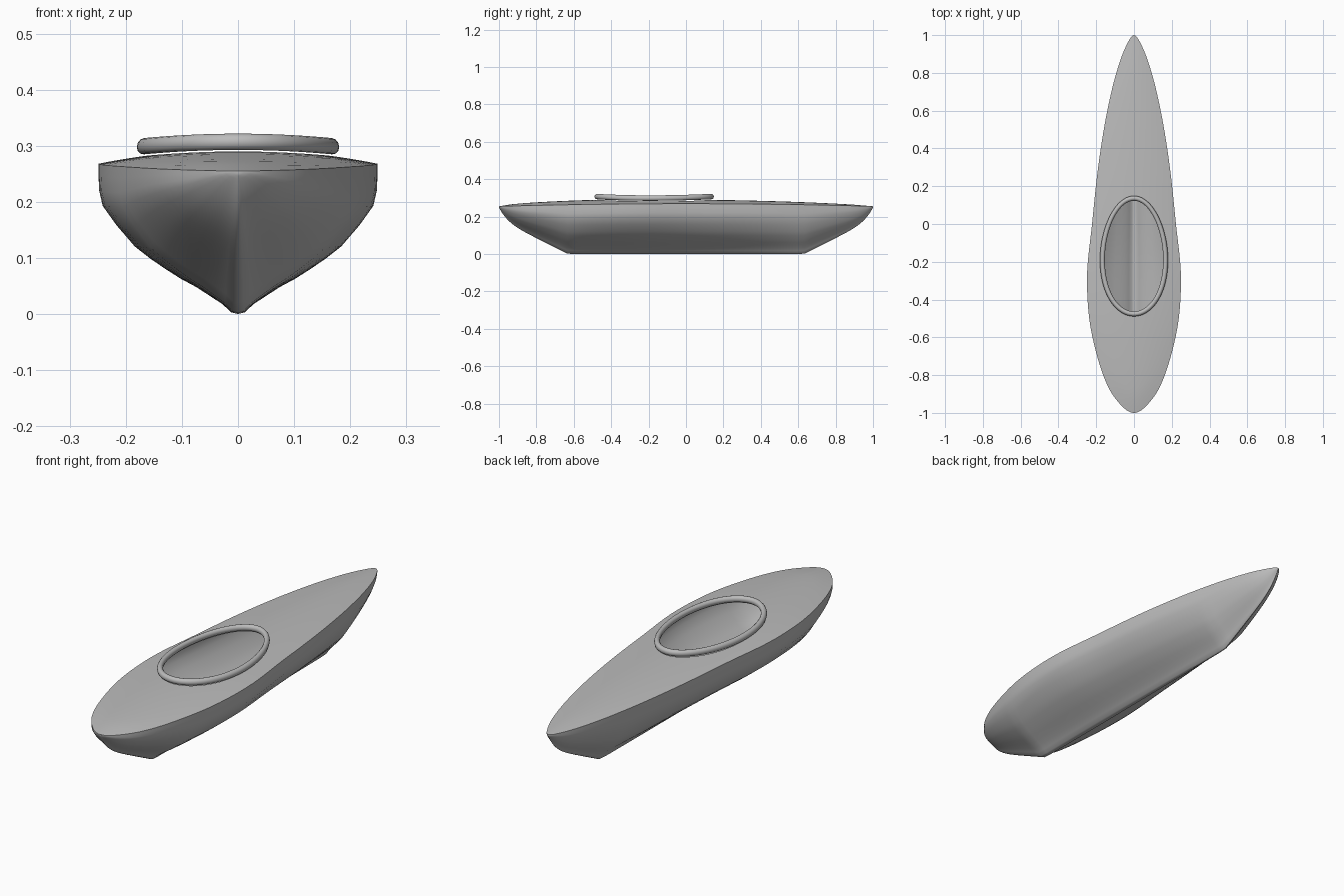
import bpy
from math import sin, cos, pi

cube = bpy.data.objects.get("Cube")
if cube:
    bpy.data.objects.remove(cube)

grey = bpy.data.materials.new("hull grey")
grey.use_nodes = True
colour = (0.5, 0.5, 0.5, 1)
grey.diffuse_color = colour
grey.node_tree.nodes["Principled BSDF"].inputs["Base Color"].default_value = colour

STEPS = 64
# Half widths from stern to bow at even steps of the angle t, where y = -cos(t)
BEAM = [0, .062, .135, .193, .237, .248, .222, .195, .16, .118, .073, .03, 0]
# Hull half section, as fractions of the beam and the depth
SECTION = [(0, 0), (.05, .012), (.11, .065), (.2, .12), (.3, .18), (.41, .235), (.52, .3),
           (.63, .37), (.74, .45), (.87, .59), (.97, .72), (.995, .82), (1, .92), (1, 1)]


def beam(t):
    """Smooth half width of the boat at angle t."""
    n = len(BEAM) - 1
    f = min(max(t / pi, 0), 1) * n
    i = min(int(f), n - 1)
    u = f - i
    p1, p2 = BEAM[i], BEAM[i + 1]
    p0 = BEAM[i - 1] if i else -p2
    p3 = BEAM[i + 2] if i + 2 <= n else -p1
    m1, m2 = (p2 - p0) / 2, (p3 - p1) / 2
    return p1 + m1 * u + (3 * (p2 - p1) - 2 * m1 - m2) * u**2 + (2 * (p1 - p2) + m1 + m2) * u**3


def sheer(y):
    return .255 + .014 * (1 - y * y)


def keel(y):
    s = max(0, (abs(y) - .63) / .37)
    return .185 * s + .063 * s**8


def deck_height(x, y, t):
    w = max(beam(t), .001)
    return sheer(y) + .1 * w * (1 - min(1, (x / w)**2))


def loft(name, rings, close_rows=False, close_cols=False, sharp=50):
    """Join equal rows of points into one smooth skin."""
    rows, cols = len(rings), len(rings[0])
    faces = []
    for r in range(rows if close_rows else rows - 1):
        for c in range(cols if close_cols else cols - 1):
            r2, c2 = (r + 1) % rows, (c + 1) % cols
            faces.append((r * cols + c, r * cols + c2, r2 * cols + c2, r2 * cols + c))
    mesh = bpy.data.meshes.new(name)
    mesh.from_pydata([p for ring in rings for p in ring], [], faces)
    mesh.materials.append(grey)
    obj = bpy.data.objects.new(name, mesh)
    bpy.context.collection.objects.link(obj)
    bpy.ops.object.select_all(action='DESELECT')
    obj.select_set(True)
    bpy.context.view_layer.objects.active = obj
    # Merge the pinched ends and turn the faces outward
    bpy.ops.object.mode_set(mode='EDIT')
    bpy.ops.mesh.select_all(action='SELECT')
    bpy.ops.mesh.remove_doubles(threshold=.0002)
    bpy.ops.mesh.normals_make_consistent(inside=False)
    bpy.ops.object.mode_set(mode='OBJECT')
    bpy.ops.object.shade_smooth_by_angle(angle=sharp * pi / 180)
    return obj


def cockpit(t, inset=0):
    """Point on the egg shaped cockpit outline."""
    return ((.167 - inset) * sin(t) * (1 + .07 * cos(t)), -.17 - (.306 - inset) * cos(t))


# Hull: sections lofted from stern to bow
sections = []
for i in range(STEPS + 1):
    t = pi * i / STEPS
    y, w = -cos(t), beam(t)
    low, high = keel(y), sheer(y)
    half = [(a * w, y, low + b * (high - low)) for a, b in SECTION]
    sections.append([(-x, yy, z) for x, yy, z in reversed(half[1:])] + half)
loft("hull", sections, sharp=40)

# Deck: rings from the gunwale in to the cockpit opening
angles = [2 * pi * i / (2 * STEPS) for i in range(2 * STEPS)]
deck_rings = []
for k in range(9):
    f = k / 8
    ring = []
    for a in angles:
        t = a if a <= pi else 2 * pi - a
        side = 1 if a <= pi else -1
        cx, cy = cockpit(t)
        x = beam(t) * (1 - f) + cx * f
        y = -cos(t) * (1 - f) + cy * f
        from_y = math_t = None
        ring.append((side * x, y, t, f))
    deck_rings.append(ring)
from math import acos
deck = [[(x, y, deck_height(x, y, acos(max(-1, min(1, -y))))) for x, y, t, f in ring]
        for ring in deck_rings]
loft("deck", deck, close_cols=True)

# Cockpit rim: round tube arched slightly across the boat
tube = []
for a in angles:
    ring = []
    for k in range(12):
        b = 2 * pi * k / 12
        x, y = cockpit(a, -.013 * cos(b))
        ring.append((x, y, .307 - .28 * x * x + .0145 * sin(b)))
    tube.append(ring)
loft("cockpit_rim", tube, close_rows=True, close_cols=True)
